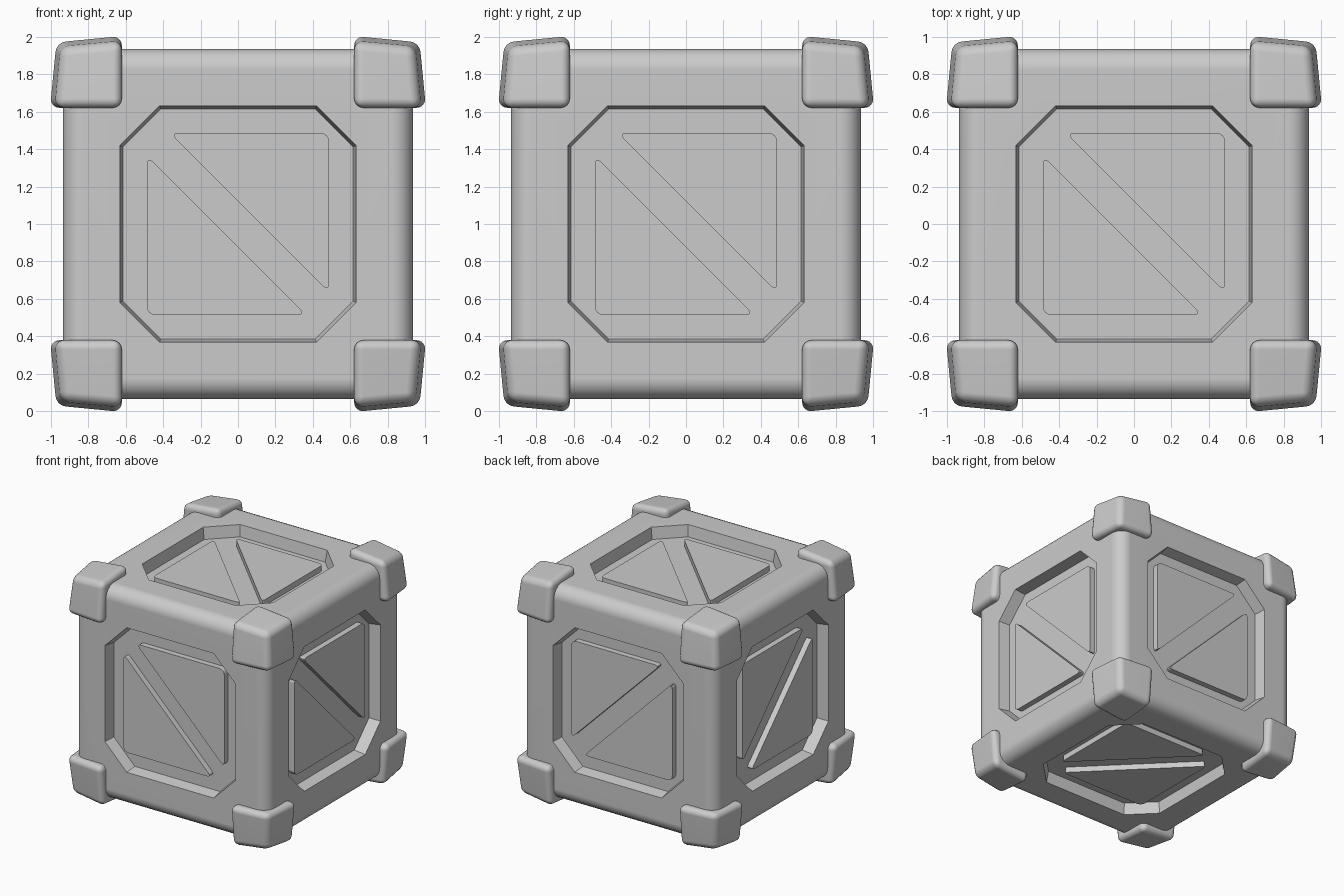
import bpy, bmesh
from mathutils import Vector
from itertools import product

if "Cube" in bpy.data.objects:
    bpy.data.objects.remove(bpy.data.objects["Cube"])

BODY, FLOOR, PANEL = 0.935, 0.835, 0.885   # distances from the crate centre
CENTRE = Vector((0, 0, 1))
SIDES = list(product(range(3), (-1, 1)))


def place(axis, sign, u, v, d):
    """Map side coordinates (u across, v up, d outward) to the crate."""
    p = [u, v]
    p.insert(axis, sign * d)
    return Vector(p) + CENTRE


def prism(bm, axis, sign, low, d0, high, d1):
    """Closed prism between two matching outlines; returns its upright edges."""
    a = [bm.verts.new(place(axis, sign, u, v, d0)) for u, v in low]
    b = [bm.verts.new(place(axis, sign, u, v, d1)) for u, v in high]
    bm.faces.new(a)
    bm.faces.new(b)
    n = len(a)
    for i in range(n):
        j = (i + 1) % n
        bm.faces.new((a[i], a[j], b[j], b[i]))
    return [bm.edges.get((p, q)) for p, q in zip(a, b)]


def finish(bm, name):
    bmesh.ops.recalc_face_normals(bm, faces=bm.faces[:])
    me = bpy.data.meshes.new(name)
    bm.to_mesh(me)
    bm.free()
    ob = bpy.data.objects.new(name, me)
    bpy.context.collection.objects.link(ob)
    return ob


def smooth(ob, angle=0.6):
    bpy.ops.object.select_all(action='DESELECT')
    ob.select_set(True)
    bpy.context.view_layer.objects.active = ob
    bpy.ops.object.convert(target='MESH')
    bpy.ops.object.shade_smooth_by_angle(angle=angle)
    wn = ob.modifiers.new("weighted_normals", 'WEIGHTED_NORMAL')
    wn.keep_sharp = True


def octagon(r, c):
    return [(-r, -c), (-c, -r), (c, -r), (r, -c), (r, c), (c, r), (-c, r), (-r, c)]


# octagonal recess cutters, walls sloping slightly inward
bm = bmesh.new()
for axis, sign in SIDES:
    k = 0.016 / (BODY - FLOOR)
    grow = k * (1.0 - BODY)
    prism(bm, axis, sign, octagon(0.615, 0.412), FLOOR,
          octagon(0.631 + grow, 0.42 + grow / 2), 1.0)
cutter = finish(bm, "recess_cutter")
cutter.hide_render = True

# rounded crate body
bm = bmesh.new()
bmesh.ops.create_cube(bm, size=2 * BODY)
bmesh.ops.translate(bm, verts=bm.verts[:], vec=CENTRE)
bmesh.ops.bevel(bm, geom=bm.edges[:], offset=0.11, segments=6,
                profile=0.5, affect='EDGES')
body = finish(bm, "crate_body")
cut = body.modifiers.new("recesses", 'BOOLEAN')
cut.operation = 'DIFFERENCE'
cut.solver = 'EXACT'
cut.object = cutter
smooth(body)
bpy.data.objects.remove(cutter)

# two raised triangular panels on every side
e, t = 0.487, 0.365
for axis, sign in SIDES:
    bm = bmesh.new()
    for f in (1, -1):
        tri = [(-t * f, e * f), (e * f, e * f), (e * f, -t * f)]
        edges = prism(bm, axis, sign, tri, FLOOR - 0.02, tri, PANEL)
        bmesh.ops.bevel(bm, geom=edges, offset=0.045, segments=4,
                        profile=0.5, affect='EDGES')
    panel = finish(bm, "side_panels_" + "xyz"[axis] + ("_plus" if sign > 0 else "_minus"))
    smooth(panel)

# tapered, rounded corner guards
a, m, p, c = 0.62, 1.008, 0.974, 0.944
for n, s in enumerate(product((-1, 1), repeat=3)):
    bm = bmesh.new()
    for bits in product((0, 1), repeat=3):
        out = (a, m, p, c)[sum(bits)]
        bm.verts.new(Vector([sg * (out if b else a) for sg, b in zip(s, bits)]) + CENTRE)
    bm.verts.ensure_lookup_table()
    for q in ((0, 1, 3, 2), (4, 5, 7, 6), (0, 1, 5, 4),
              (2, 3, 7, 6), (0, 2, 6, 4), (1, 3, 7, 5)):
        bm.faces.new([bm.verts[i] for i in q])
    bmesh.ops.recalc_face_normals(bm, faces=bm.faces[:])
    bmesh.ops.bevel(bm, geom=bm.edges[:], offset=0.05, segments=4,
                    profile=0.5, affect='EDGES')
    # stretch so the guard reaches exactly one unit from the centre
    top = max(abs(x) for v in bm.verts for x in v.co - CENTRE)
    for v in bm.verts:
        v.co = CENTRE + (v.co - CENTRE) / top
    smooth(finish(bm, "corner_guard_%d" % (n + 1)))
